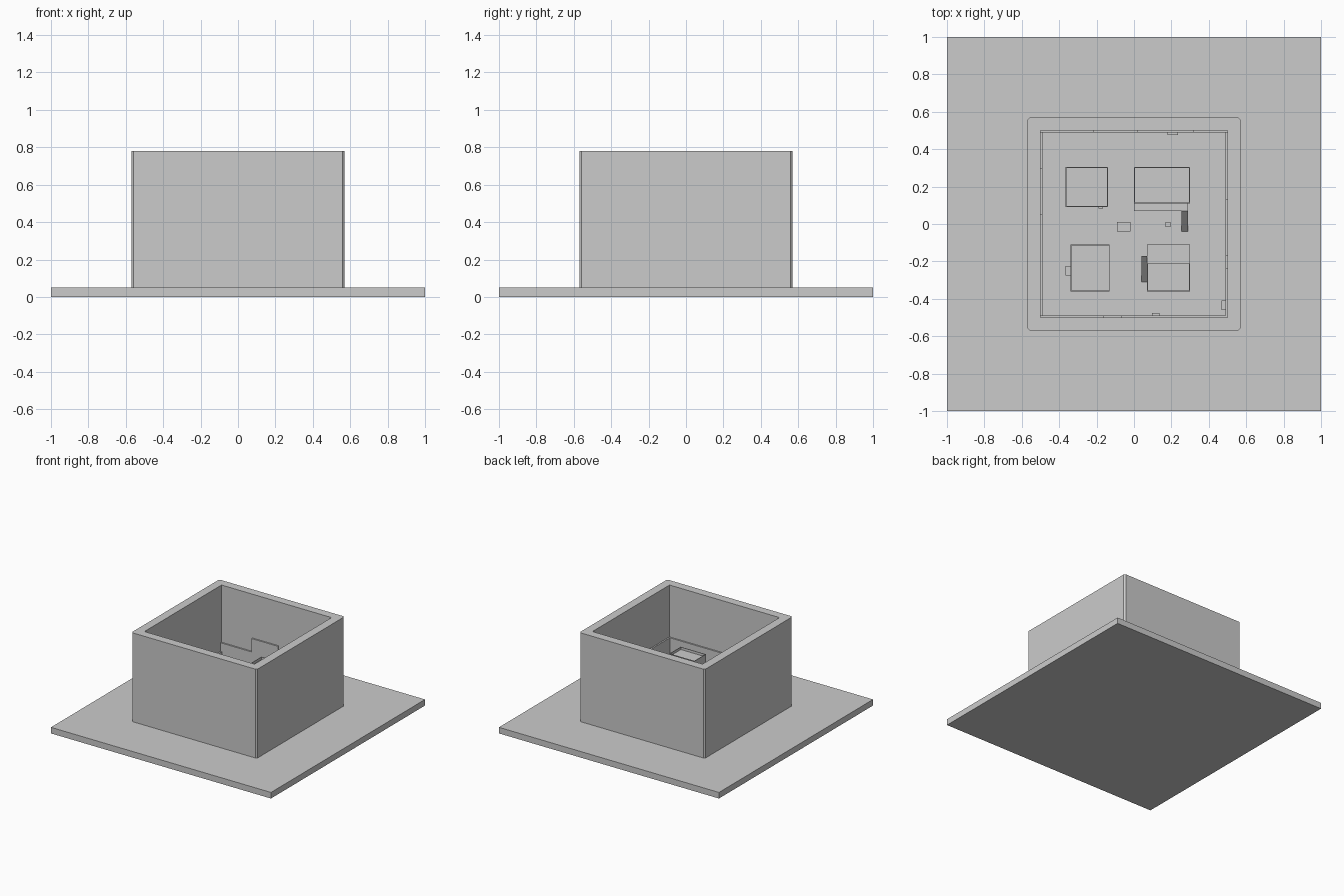
import bpy
import bmesh

if "Cube" in bpy.data.objects:
    bpy.data.objects.remove(bpy.data.objects["Cube"], do_unlink=True)

GROUND = 0.05
TOP = 0.78
INNER = 0.5

grey = bpy.data.materials.new("light_grey")
grey.use_nodes = True
grey.diffuse_color = (0.6, 0.6, 0.6, 1)
grey.node_tree.nodes["Principled BSDF"].inputs["Base Color"].default_value = (0.6, 0.6, 0.6, 1)


def finish(name, bm):
    bmesh.ops.recalc_face_normals(bm, faces=bm.faces)
    mesh = bpy.data.meshes.new(name)
    bm.to_mesh(mesh)
    bm.free()
    mesh.materials.append(grey)
    obj = bpy.data.objects.new(name, mesh)
    bpy.context.collection.objects.link(obj)
    return obj


def box_mesh(x, y, z):
    """Box mesh from (low, high) spans on each axis."""
    bm = bmesh.new()
    bmesh.ops.create_cube(bm, size=1)
    for v in bm.verts:
        v.co = [span[0] if c < 0 else span[1] for c, span in zip(v.co, (x, y, z))]
    return bm


def box(name, x, y, z):
    return finish(name, box_mesh(x, y, z))


def building(name, x, y, height):
    """Block with a recessed flat roof behind a thin parapet."""
    bm = box_mesh(x, y, (GROUND, height))
    bm.normal_update()
    roof = max(bm.faces, key=lambda f: f.calc_center_median().z)
    bmesh.ops.inset_region(bm, faces=[roof], thickness=0.007)
    sunk = bmesh.ops.extrude_discrete_faces(bm, faces=[roof])["faces"]
    bmesh.ops.translate(bm, vec=(0, 0, -0.02), verts=sunk[0].verts)
    return finish(name, bm)


def ramp(name, x, y_low, y_high, height):
    """Wedge that rises from the ground at y_low to height at y_high."""
    bm = bmesh.new()
    profile = [(y_low, GROUND), (y_high, GROUND), (y_high, height)]
    face = bm.faces.new([bm.verts.new((x[0], y, z)) for y, z in profile])
    side = bmesh.ops.extrude_face_region(bm, geom=[face])["geom"]
    bmesh.ops.translate(bm, vec=(x[1] - x[0], 0, 0),
                        verts=[g for g in side if isinstance(g, bmesh.types.BMVert)])
    return finish(name, bm)


# Base slab
box("base_slab", (-1, 1), (-1, 1), (0, GROUND))

# Surrounding wall with chamfered outer corners and an open middle
bm = box_mesh((-0.57, 0.57), (-0.57, 0.57), (GROUND, TOP))
upright = [e for e in bm.edges if abs(e.verts[0].co.z - e.verts[1].co.z) > 0.1]
bmesh.ops.bevel(bm, geom=upright, offset=0.012, segments=1, affect='EDGES')
wall = finish("surrounding_wall", bm)
cutter = box("wall_cutter", (-INNER, INNER), (-INNER, INNER), (-0.5, 1.5))
cutter.hide_render = True
cut = wall.modifiers.new("opening", 'BOOLEAN')
cut.operation = 'DIFFERENCE'
cut.object = cutter
bpy.context.view_layer.objects.active = wall
bpy.ops.object.modifier_apply(modifier=cut.name)
bpy.data.objects.remove(cutter, do_unlink=True)

# Thin stepped panels lining each inner wall: (start, end, height)
near, far = (-INNER, -0.488), (0.488, INNER)
panels = {
    "back": (far, [(-0.5, -0.22, 0.31), (-0.22, 0.02, 0.42), (0.02, 0.32, 0.33), (0.32, 0.5, 0.28)]),
    "front": (near, [(-0.5, -0.16, 0.3), (-0.16, -0.07, 0.25), (-0.07, 0.5, 0.354)]),
    "right": (near, [(-0.5, 0.05, 0.26), (0.05, 0.3, 0.3), (0.3, 0.5, 0.24)]),
    "left": (far, [(-0.5, -0.235, 0.354), (-0.235, -0.17, 0.22), (-0.17, 0.13, 0.3), (0.13, 0.5, 0.26)]),
}
for side, (depth, steps) in panels.items():
    for i, (start, end, height) in enumerate(steps):
        spans = ((start, end), depth) if side in ("back", "front") else (depth, (start, end))
        box(f"{side}_panel_{i + 1}", *spans, (GROUND, height))

# Four buildings with parapet roofs
building("back_right_building", (-0.365, -0.14), (0.09, 0.305), 0.3)
building("back_left_building", (0, 0.3), (0.11, 0.305), 0.4)
building("front_right_building", (-0.34, -0.13), (-0.36, -0.11), 0.33)
building("front_left_building", (0.07, 0.3), (-0.36, -0.21), 0.38)

# Raised landings and the ramps that lead up to them
box("back_landing", (0, 0.29), (0.07, 0.11), (GROUND, 0.16))
ramp("back_ramp", (0.255, 0.29), -0.04, 0.07, 0.16)
box("front_landing", (0.07, 0.3), (-0.21, -0.11), (GROUND, 0.18))
ramp("front_ramp", (0.04, 0.07), -0.31, -0.17, 0.18)

# Small crates and fittings
fittings = [
    ("large_crate", (-0.09, -0.02), (-0.04, 0.01), 0.09),
    ("small_crate", (0.168, 0.195), (-0.015, 0.012), 0.08),
    ("front_building_step", (-0.365, -0.34), (-0.275, -0.225), 0.12),
    ("back_building_step", (-0.19, -0.165), (0.083, 0.09), 0.12),
    ("back_wall_door", (0.178, 0.235), (0.475, 0.488), 0.14),
    ("front_wall_door", (0.095, 0.135), (-0.488, -0.475), 0.14),
    ("left_wall_door", (0.468, 0.488), (-0.46, -0.41), 0.14),
]
for name, x, y, height in fittings:
    box(name, x, y, (GROUND, height))
